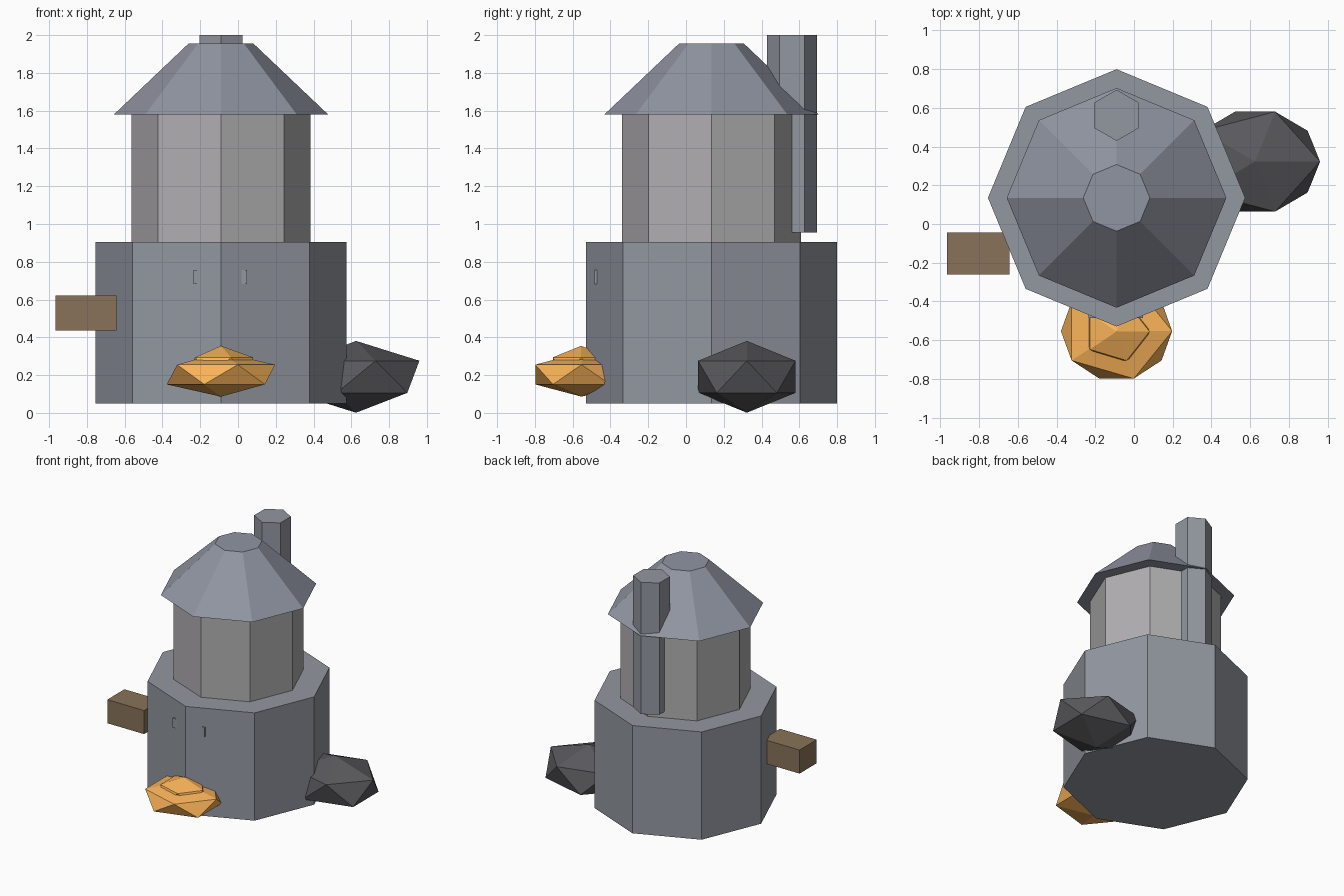
import bpy

if "Cube" in bpy.data.objects:
    bpy.data.objects.remove(bpy.data.objects["Cube"])

CX, CY = -0.09, 0.135  # tower axis


def material(name, rgb):
    m = bpy.data.materials.new(name)
    m.diffuse_color = (*rgb, 1)
    m.use_nodes = True
    m.node_tree.nodes["Principled BSDF"].inputs["Base Color"].default_value = m.diffuse_color
    return m


stone_dark = material("dark_stone", (0.29, 0.31, 0.35))
stone_light = material("light_stone", (0.44, 0.43, 0.44))
slate = material("slate", (0.28, 0.30, 0.36))
wood = material("wood", (0.25, 0.17, 0.10))
coal = material("coal", (0.10, 0.10, 0.11))
ember = material("ember", (0.95, 0.45, 0.10))


def finish(name, mat):
    ob = bpy.context.object
    ob.name = name
    ob.data.materials.append(mat)
    return ob


def prism(name, sides, x, y, z0, z1, r0, r1, mat):
    bpy.ops.mesh.primitive_cone_add(vertices=sides, radius1=r0, radius2=r1,
                                    depth=z1 - z0, location=(x, y, (z0 + z1) / 2))
    return finish(name, mat)


def box(name, lo, hi, mat):
    bpy.ops.mesh.primitive_cube_add(size=1, location=[(a + b) / 2 for a, b in zip(lo, hi)])
    bpy.context.object.scale = [b - a for a, b in zip(lo, hi)]
    return finish(name, mat)


def rock(name, loc, radii, mat):
    bpy.ops.mesh.primitive_ico_sphere_add(subdivisions=1, radius=1, location=loc)
    bpy.context.object.scale = radii
    return finish(name, mat)


# Octagonal tower: base, upper shaft, roof
prism("base", 8, CX, CY, 0.05, 0.905, 0.664, 0.664, stone_dark)
prism("upper_shaft", 8, CX, CY, 0.905, 1.58, 0.473, 0.473, stone_light)
prism("roof", 8, CX, CY, 1.58, 1.955, 0.567, 0.172, slate)

# Hexagonal chimney at the back
prism("chimney", 6, CX, 0.561, 0.955, 2.0, 0.132, 0.132, stone_dark)

# Plate sunk behind the front corner, only its ends showing
box("front_plate", (-0.235, -0.484, 0.682), (0.047, -0.40, 0.757), stone_dark)

# Wooden block on the left
box("side_block", (-0.965, -0.26, 0.435), (-0.642, -0.045, 0.622), wood)

# Coal lump on the right, ember pile at the front
rock("coal_lump", (0.625, 0.322, 0.191), (0.375, 0.303, 0.19), coal)
rock("ember_pile", (CX, -0.553, 0.203), (0.321, 0.288, 0.117), ember)
rock("ember_top", (CX, -0.555, 0.245), (0.19, 0.176, 0.11), ember)
